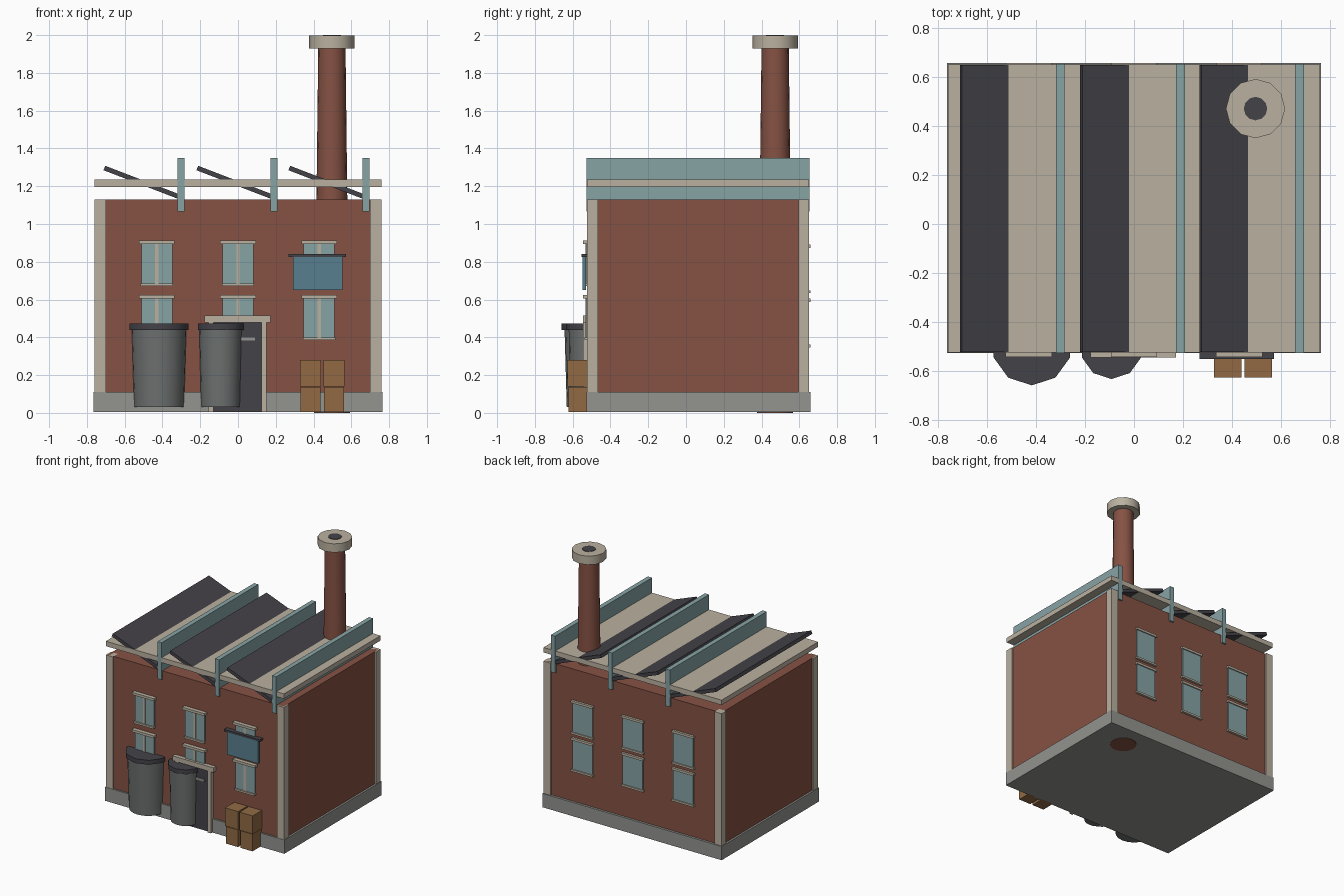
import bpy, math
from mathutils import Vector

if "Cube" in bpy.data.objects:
    bpy.data.objects.remove(bpy.data.objects["Cube"], do_unlink=True)


def material(name, rgb):
    """Flat material from an 8-bit sRGB colour."""
    lin = [((c / 255 + 0.055) / 1.055) ** 2.4 for c in rgb] + [1]
    m = bpy.data.materials.new(name)
    m.use_nodes = True
    m.diffuse_color = lin
    node = next(n for n in m.node_tree.nodes if n.type == 'BSDF_PRINCIPLED')
    node.inputs["Base Color"].default_value = lin
    return m


BRICK = material("brick red", (134, 82, 68))
STONE = material("pale stone", (186, 177, 160))
CONCRETE = material("concrete grey", (147, 147, 143))
GLASS = material("teal glass", (135, 163, 165))
DARK = material("dark slate", (68, 66, 72))
METAL = material("bin grey", (108, 112, 111))
BLUE = material("sign blue", (88, 127, 143))
CARD = material("cardboard", (145, 106, 68))


def box(name, mat, x, y, z):
    """Box from (min, max) pairs on each axis."""
    lo, hi = Vector((x[0], y[0], z[0])), Vector((x[1], y[1], z[1]))
    bpy.ops.mesh.primitive_cube_add(size=1, location=(lo + hi) / 2)
    ob = bpy.context.object
    ob.name = name
    for v in ob.data.vertices:
        v.co = Vector([c * s for c, s in zip(v.co, hi - lo)])
    ob.data.materials.append(mat)
    return ob


def cone(name, mat, x, y, z, r1, r2, sides):
    """Upright tapered cylinder between two heights."""
    bpy.ops.mesh.primitive_cone_add(vertices=sides, radius1=r1, radius2=r2, depth=z[1] - z[0],
                                    location=(x, y, (z[0] + z[1]) / 2))
    ob = bpy.context.object
    ob.name = name
    ob.data.materials.append(mat)
    bpy.ops.object.shade_smooth_by_angle(angle=math.radians(40))
    return ob


FRONT, BACK = -0.515, 0.64

# Building shell
box("plinth", CONCRETE, (-0.765, 0.765), (-0.528, 0.658), (0.004, 0.11))
box("brick_walls", BRICK, (-0.75, 0.75), (FRONT, BACK), (0.05, 1.13))
for side, sx in (("left", 1), ("right", -1)):
    for end, y in (("front", (-0.525, -0.465)), ("back", (0.595, 0.652))):
        box(f"{end}_{side}_corner_pier", STONE, sorted((sx * 0.70, sx * 0.76)), y, (0.06, 1.13))

# Sawtooth roof: slab, upright glazing and tilted panels
box("roof_slab", STONE, (-0.76, 0.76), (-0.525, 0.652), (1.197, 1.235))
for i, x in enumerate((-0.302, 0.19, 0.677)):
    box(f"roof_glazing_{i}", GLASS, (x - 0.018, x + 0.018), (-0.527, 0.654), (1.065, 1.35))
    panel = box(f"roof_panel_{i}", DARK, (x - 0.42, x + 0.02), (-0.523, 0.65), (1.205, 1.23))
    panel.rotation_euler.y = math.radians(21)

# Chimney
cone("chimney_shaft", BRICK, 0.497, 0.472, (0, 1.95), 0.095, 0.072, 16)
cone("chimney_cap", STONE, 0.497, 0.472, (1.93, 1.997), 0.121, 0.121, 12)
cone("chimney_opening", DARK, 0.497, 0.472, (1.96, 2.0), 0.048, 0.048, 12)

# Windows, two rows on each long wall
for col, x in enumerate((-0.43, 0, 0.43)):
    for row, z in enumerate((0.385, 0.672)):
        tag = f"{col}_{row}"
        box("front_window_lintel_" + tag, STONE, (x - 0.095, x + 0.095), (-0.545, FRONT), (z + 0.221, z + 0.24))
        box("front_window_sill_" + tag, STONE, (x - 0.085, x + 0.085), (-0.538, FRONT), (z, z + 0.014))
        box("front_window_mullion_" + tag, STONE, (x - 0.009, x + 0.009), (-0.532, FRONT), (z, z + 0.23))
        for sx in (-1, 1):
            box(f"front_window_pane_{tag}_{sx}", GLASS, sorted((x + sx * 0.009, x + sx * 0.082)),
                (-0.527, FRONT), (z + 0.014, z + 0.221))
        zb = z - 0.038
        box("back_window_pane_" + tag, GLASS, (x - 0.085, x + 0.085), (BACK, 0.65), (zb + 0.015, zb + 0.24))
        box("back_window_lintel_" + tag, STONE, (x - 0.093, x + 0.093), (BACK, 0.658), (zb + 0.24, zb + 0.258))
        box("back_window_sill_" + tag, STONE, (x - 0.093, x + 0.093), (BACK, 0.658), (zb, zb + 0.015))

# Doorway
box("door", DARK, (-0.13, 0.125), (-0.533, FRONT), (0.005, 0.48))
box("door_handle", CONCRETE, (0.01, 0.09), (-0.54, -0.53), (0.383, 0.4))
for side, x in (("right", -0.143), ("left", 0.137)):
    box(side + "_door_post", STONE, (x - 0.013, x + 0.013), (-0.546, FRONT), (0.004, 0.485))
box("door_lintel", STONE, (-0.178, 0.172), (-0.546, FRONT), (0.478, 0.515))

# Hanging sign
box("sign_board", BLUE, (0.29, 0.553), (-0.547, -0.53), (0.65, 0.828))
box("sign_rail", DARK, (0.267, 0.573), (-0.552, FRONT), (0.825, 0.84))

# Bins against the front wall
for name, x, y, r in (("large", -0.418, -0.496, 0.147), ("small", -0.092, -0.507, 0.114)):
    cone(name + "_bin_body", METAL, x, y, (0.03, 0.44), r * 0.92, r, 20)
    cone(name + "_bin_lid", DARK, x, y, (0.438, 0.472), r * 1.115, r * 1.115, 10)

# Stacked cardboard boxes
for col, x in enumerate((0.384, 0.508)):
    box(f"lower_carton_{col}", CARD, (x - 0.052, x + 0.052), (-0.623, -0.515), (0.004, 0.136))
    box(f"upper_carton_{col}", CARD, (x - 0.056, x + 0.056), (-0.627, -0.515), (0.141, 0.28))
